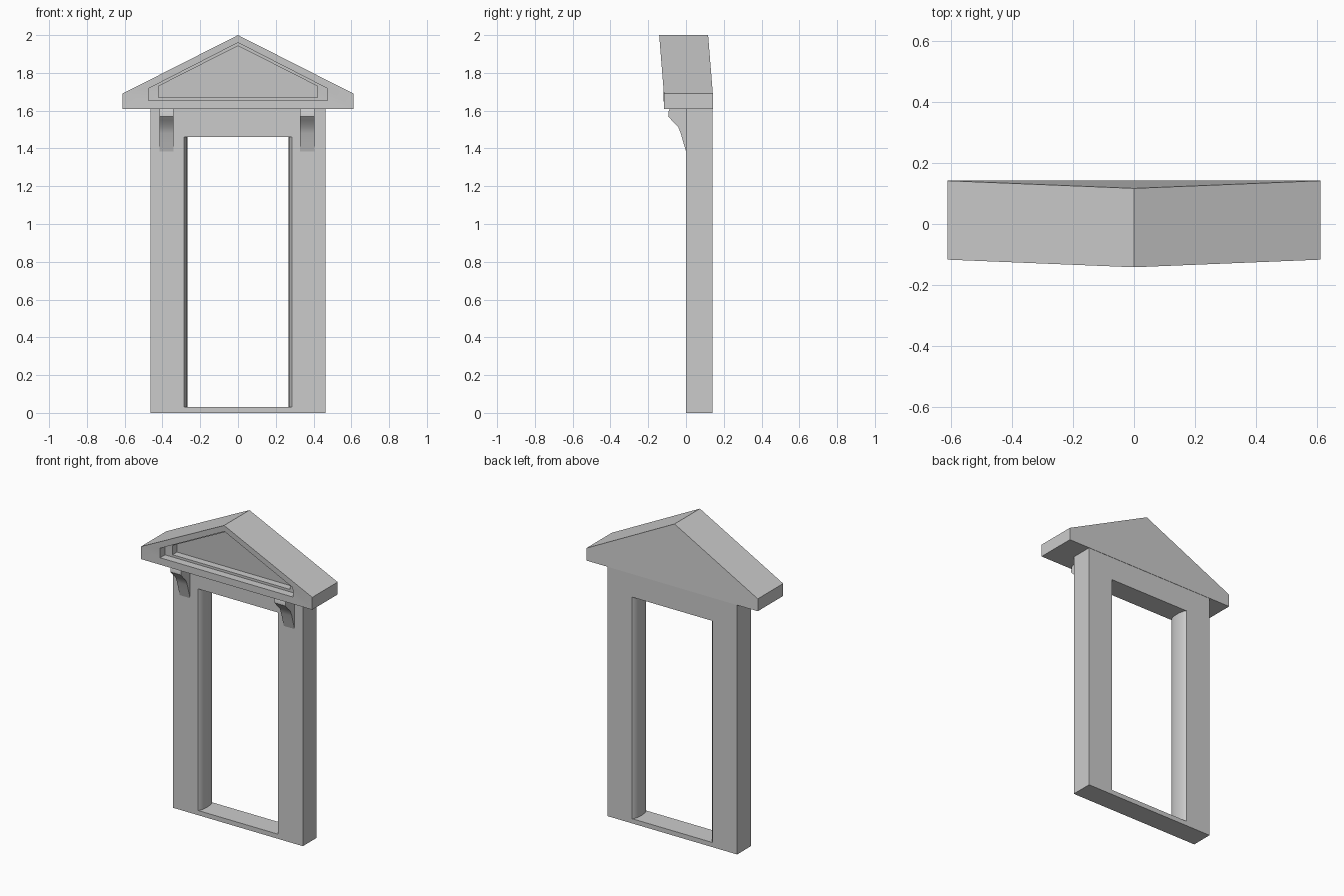
import bpy, bmesh

if "Cube" in bpy.data.objects:
    bpy.data.objects.remove(bpy.data.objects["Cube"])


def loft(name, rings, closed=False):
    """Skin equal-length rings; either join last to first or cap both ends."""
    bm = bmesh.new()
    loops = [[bm.verts.new(p) for p in r] for r in rings]
    pairs = list(zip(loops, loops[1:]))
    if closed:
        pairs.append((loops[-1], loops[0]))
    else:
        bm.faces.new(loops[0])
        bm.faces.new(loops[-1])
    for a, b in pairs:
        n = len(a)
        for i in range(n):
            j = (i + 1) % n
            bm.faces.new((a[i], a[j], b[j], b[i]))
    bmesh.ops.recalc_face_normals(bm, faces=bm.faces)
    mesh = bpy.data.meshes.new(name)
    bm.to_mesh(mesh)
    bm.free()
    ob = bpy.data.objects.new(name, mesh)
    bpy.context.collection.objects.link(ob)
    return ob


# window frame: rectangular rings, with bulging jambs inside the opening
def rect(w, z0, z1, y):
    return [(-w, y, z0), (w, y, z0), (w, y, z1), (-w, y, z1)]


jamb = [(0, .287), (.012, .277), (.04, .270), (.07, .268),
        (.10, .270), (.128, .277), (.14, .287)]
rings = [rect(.463, 0, 1.61, .14), rect(.463, 0, 1.61, 0)]
rings += [rect(w, .03, 1.46, y) for y, w in jamb]
loft("window_frame", rings, closed=True)


# pediment: five-sided gable leaning forward, with a two-step recess in front
def gable(w, z0, z1, top, y):
    pts = [(-w, z0), (w, z0), (w, z1), (0, top), (-w, z1)]
    return [(x, y - .025 * max(0, z - 1.69) / .31, z) for x, z in pts]


outer = (.612, 1.61, 1.69, 2.0)
step_1 = (.474, 1.655, 1.717, 1.96)
step_2 = (.42, 1.67, 1.73, 1.943)
loft("pediment", [gable(*outer, .142), gable(*outer, -.117),
                  gable(*step_1, -.117), gable(*step_1, -.067),
                  gable(*step_2, -.067), gable(*step_2, -.022)])

# scrolled brackets under the pediment
profile = [(.0, 1.61), (-.085, 1.61), (-.093, 1.595), (-.094, 1.57),
           (-.075, 1.548), (-.042, 1.515), (-.028, 1.48), (-.012, 1.425),
           (0, 1.385)]
for side, x0, x1 in (("left", -.416, -.342), ("right", .327, .404)):
    loft("bracket_" + side, [[(x, y, z) for y, z in profile] for x in (x0, x1)])

# smooth the curved surfaces, keep the edges sharp
for ob in bpy.context.collection.objects:
    ob.select_set(True)
    bpy.context.view_layer.objects.active = ob
bpy.ops.object.shade_smooth_by_angle(angle=0.45)
